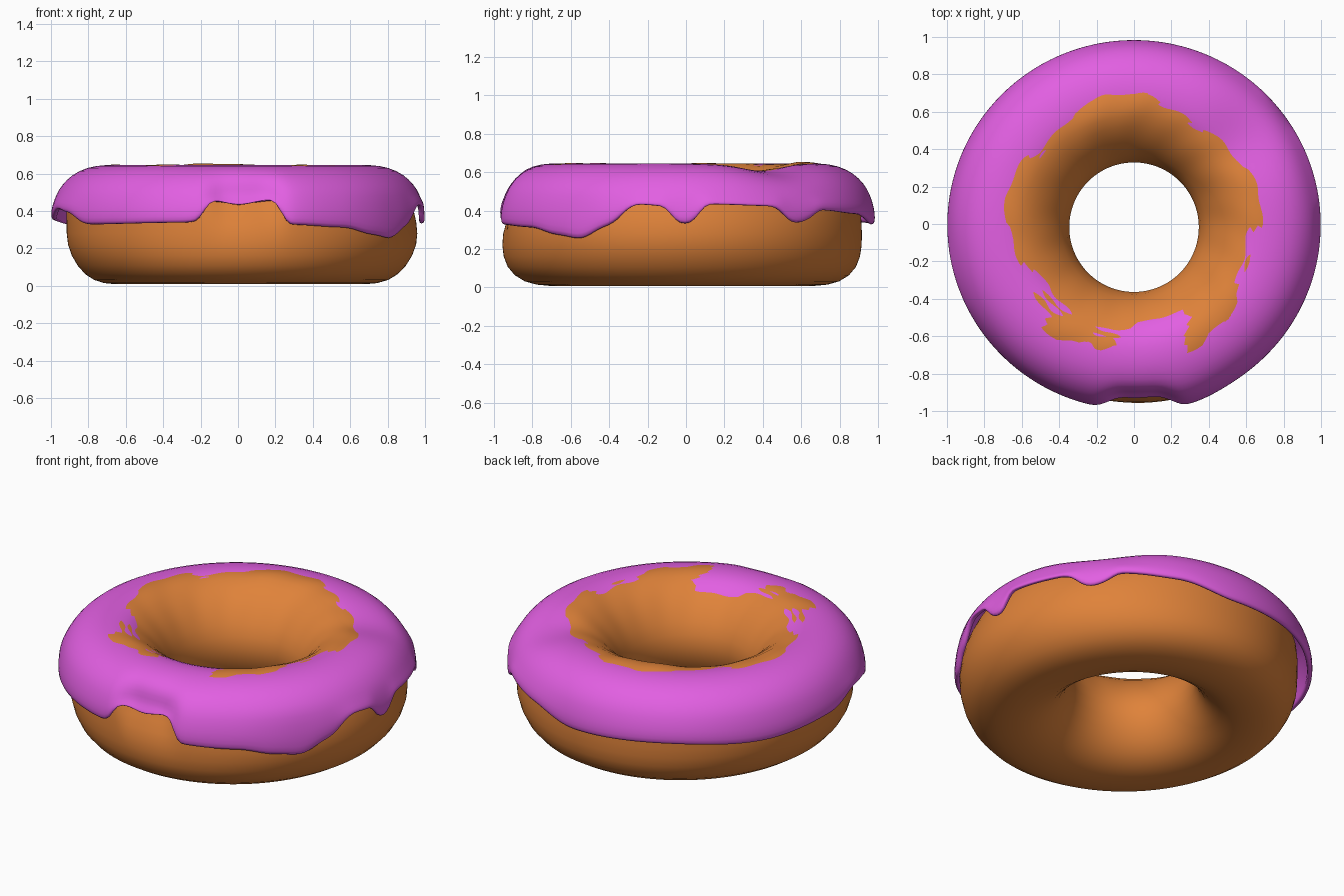
import bpy
from math import cos, sin, pi, exp, degrees

if "Cube" in bpy.data.objects:
    bpy.data.objects.remove(bpy.data.objects["Cube"])

SEGMENTS = 120

# Lower edge of the icing: angle in degrees (0 = +x, -90 = front), height
DRIPS = [(-180, .35), (-166, .41), (-157, .39), (-145, .325), (-106, .335), (-102, .345),
         (-99, .455), (-90, .43), (-78, .46), (-75, .325), (-55, .31), (-42, .27),
         (-34, .25), (-24, .32), (-15, .43), (-6, .42), (-2, .325), (2, .325), (6, .43),
         (28, .42), (35, .33), (40, .34), (45, .40), (65, .38), (85, .325),
         (120, .34), (150, .32), (180, .35)]

# Cross-sections as (radius, height)
DOUGH = [(.60, .642), (.48, .575), (.38, .45), (.332, .32), (.37, .18), (.45, .07),
         (.56, .014), (.68, .004), (.81, .022), (.90, .10), (.942, .22), (.936, .34),
         (.925, .46), (.866, .57), (.78, .632), (.68, .647)]
ICING_TOP = [(.962, .49), (.932, .54), (.88, .594), (.80, .634), (.70, .649),
             (.61, .640), (.55, .608), (.49, .56)]


def material(name, color):
    mat = bpy.data.materials.new(name)
    mat.diffuse_color = color
    mat.use_nodes = True
    mat.node_tree.nodes["Principled BSDF"].inputs["Base Color"].default_value = mat.diffuse_color
    return mat


def drip_height(deg):
    for (a0, z0), (a1, z1) in zip(DRIPS, DRIPS[1:]):
        if a0 <= deg <= a1:
            t = (deg - a0) / (a1 - a0)
            return z0 + (z1 - z0) * t * t * (3 - 2 * t)
    return DRIPS[-1][1]


def dent(a, r, z):
    """Pressed-in spot at the front rim and a sunken patch at the back right."""
    deg = degrees(a)
    front = exp(-((deg + 88) / 11) ** 6) * exp(-((z - .47) / .10) ** 2) * (r > .7)
    side = exp(-((deg - 38) / 17) ** 2) * exp(-((r - .76) / .20) ** 2)
    if z > .45:
        z -= .05 * side
    return r - .07 * front, z


def ring_mesh(name, section, closed, mat):
    """Sweep an angle-dependent section around the z axis."""
    verts, faces, rows = [], [], 0
    for i in range(SEGMENTS):
        ring = section(-pi + 2 * pi * i / SEGMENTS)
        rows = len(ring)
        verts += ring
    for i in range(SEGMENTS):
        n = (i + 1) % SEGMENTS
        for j in range(rows if closed else rows - 1):
            k = (j + 1) % rows
            faces.append((i * rows + j, n * rows + j, n * rows + k, i * rows + k))
    mesh = bpy.data.meshes.new(name)
    mesh.from_pydata(verts, [], faces)
    mesh.polygons.foreach_set("use_smooth", [True] * len(faces))
    mesh.materials.append(mat)
    obj = bpy.data.objects.new(name, mesh)
    bpy.context.collection.objects.link(obj)
    return obj


def dough_section(a):
    out = []
    for r, z in DOUGH:
        outer = max(0, (r - .34) / .6)
        shift = outer * (z < .4)
        r, z = dent(a, r, z)
        if z > .5:
            # Uneven crown that breaks through the icing in places
            z += .004 * sin(5 * a + 9 * r) + .003 * sin(17 * a + 20 * r)
            z += .012 * exp(-((degrees(a) - 107) / 16) ** 2) * exp(-((r - .6) / .1) ** 2)
        if z < .15:
            r -= .02 * cos(2 * a) * outer
        out.append((r * cos(a) + .022 * shift, r * sin(a) - .017 - .005 * shift, z))
    return out


def icing_section(a):
    low = drip_height(degrees(a))
    profile = [(.986, low), (.990, low + (.47 - low) * .25),
               (.986, low + (.47 - low) * .6)] + ICING_TOP
    out = []
    for r, z in profile:
        r, z = dent(a, r, z)
        r *= 1 + .01 * cos(a) ** 2
        if r > .85:
            r += .012 * exp(-((degrees(a) + 72) / 10) ** 2)
        out.append((r * cos(a), r * sin(a) - .005, z))
    return out


# Dough ring
dough = ring_mesh("dough", dough_section, True, material("dough_brown", (.74, .225, .042, 1)))
dough.modifiers.new("smooth", 'SUBSURF').levels = 1

# Icing shell with dripping edge
icing = ring_mesh("icing", icing_section, False, material("icing_pink", (.76, .115, .76, 1)))
shell = icing.modifiers.new("thickness", 'SOLIDIFY')
shell.thickness = .03
shell.offset = -1
icing.modifiers.new("smooth", 'SUBSURF').levels = 1
